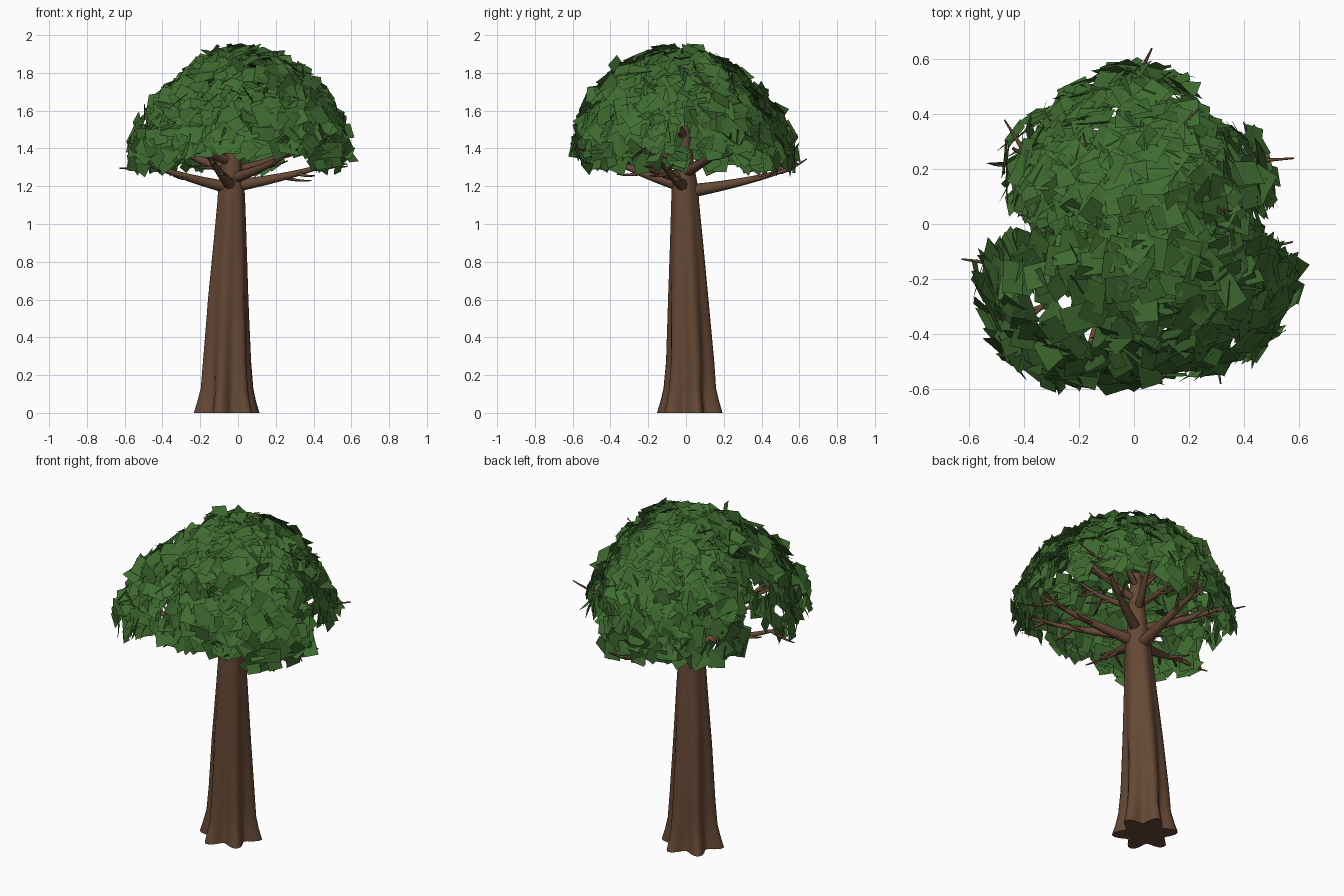
import bpy, bmesh, random
from math import sin, cos, pi, radians, sqrt
from mathutils import Vector

if "Cube" in bpy.data.objects:
    bpy.data.objects.remove(bpy.data.objects["Cube"])

random.seed(7)


def material(name, rgb):
    m = bpy.data.materials.new(name)
    m.diffuse_color = (*rgb, 1)
    m.use_nodes = True
    m.node_tree.nodes["Principled BSDF"].inputs["Base Color"].default_value = m.diffuse_color
    return m


BARK = material("bark", (0.13, 0.065, 0.035))
GREEN = material("leaf_green", (0.05, 0.15, 0.03))


def mesh_object(name, bm, mat):
    me = bpy.data.meshes.new(name)
    bm.to_mesh(me)
    bm.free()
    me.materials.append(mat)
    ob = bpy.data.objects.new(name, me)
    bpy.context.collection.objects.link(ob)
    return ob


# Trunk: lofted rings with six root flutes fading upward
# (z, centre x, centre y, radius, flute depth)
RINGS = [(0, -.06, .02, .145, .24), (.06, -.06, .02, .132, .22), (.13, -.058, .02, .122, .18),
         (.27, -.058, .022, .117, .13), (.6, -.052, .012, .103, .07), (.9, -.042, .003, .086, .04),
         (1.1, -.036, -.004, .074, .03), (1.2, -.035, -.006, .068, .03), (1.3, -.035, -.01, .055, 0),
         (1.42, -.032, -.015, .045, 0), (1.52, -.03, -.015, .038, 0), (1.62, -.025, -.01, .03, 0)]
SIDES = 48
bm = bmesh.new()
loops = []
for z, cx, cy, r, d in RINGS:
    ring = []
    for i in range(SIDES):
        a = 2 * pi * i / SIDES
        rr = r * (1 + d * cos(6 * (a + pi / 4)))
        ring.append(bm.verts.new((cx + rr * cos(a), cy + rr * sin(a), z)))
    loops.append(ring)
for lo, hi in zip(loops, loops[1:]):
    for i in range(SIDES):
        j = (i + 1) % SIDES
        bm.faces.new((lo[i], lo[j], hi[j], hi[i])).smooth = True
bm.faces.new(loops[0][::-1])
bm.faces.new(loops[-1])
mesh_object("trunk", bm, BARK)

# Limbs and twigs: tapered tubes
limbs = bpy.data.curves.new("limbs", "CURVE")
limbs.dimensions = "3D"
limbs.bevel_depth = 1
limbs.bevel_resolution = 2
limbs.use_fill_caps = True
limbs.materials.append(BARK)


def tube(p0, p1, p2, r0, r1, n=8):
    """Quadratic curve p0-p1-p2 with tapering radius; returns its points."""
    s = limbs.splines.new("POLY")
    s.points.add(n - 1)
    pts = []
    for i in range(n):
        t = i / (n - 1)
        p = p0 * (1 - t) ** 2 + p1 * 2 * t * (1 - t) + p2 * t * t
        s.points[i].co = (*p, 1)
        s.points[i].radius = r0 + (r1 - r0) * t ** 0.8
        pts.append(p)
    s.use_smooth = True
    return pts


# (azimuth, start z, reach, end z, start radius)
LIMBS = [(198, 1.19, .56, 1.34, .036), (345, 1.2, .56, 1.34, .036), (90, 1.17, .58, 1.3, .04),
         (250, 1.2, .54, 1.4, .036), (305, 1.24, .58, 1.42, .034), (30, 1.27, .52, 1.48, .034),
         (148, 1.28, .52, 1.46, .034), (222, 1.33, .52, 1.5, .03), (70, 1.4, .36, 1.68, .026),
         (185, 1.44, .3, 1.7, .024), (280, 1.42, .38, 1.7, .026), (340, 1.46, .34, 1.72, .024),
         (130, 1.52, .26, 1.78, .02), (20, 1.54, .22, 1.8, .02)]
for az, z0, reach, z1, r in LIMBS:
    a = radians(az)
    d = Vector((cos(a), sin(a), 0))
    start = Vector((-.034, -.01, z0))
    end = d * reach + Vector((0, 0, z1))
    pts = tube(start, d * reach * .55 + Vector((0, 0, z0 + (z1 - z0) * .35)), end, r, .006)
    for k, turn in ((3, 32), (4, -34), (5, 28), (6, -26)):
        b = a + radians(turn)
        e = Vector((cos(b), sin(b), random.uniform(-.15, .55))) * random.uniform(.13, .2)
        tube(pts[k], pts[k] + e * .5 + Vector((0, 0, -.015)), pts[k] + e, r * .35, .003, 5)
bpy.context.collection.objects.link(bpy.data.objects.new("limbs", limbs))

# Foliage: flat leaf cards scattered over a lobed dome
OUTLINE = [.46, .57, .61, .54, .54, .62, .64, .62, .57, .59, .6, .53,
           .36, .65, .68, .73, .70, .65, .62, .62, .66, .70, .69, .66]  # every 15 degrees


def reach_at(deg):
    i, f = divmod(deg / 15, 1)
    i = int(i) % 24
    return OUTLINE[i] * (1 - f) + OUTLINE[(i + 1) % 24] * f


def lower_limit(deg):
    """Lowest foliage height; the crown opens at the sides and over the front."""
    if deg < 10 or deg > 356 or 172 < deg < 188:
        return 1.56
    if 10 <= deg < 65 or 235 < deg < 310:
        return 1.39
    return 1.3


bm = bmesh.new()
count = 0
while count < 1250:
    deg = random.uniform(0, 360)
    c = random.uniform(-.03, 1)
    z = 1.33 + .61 * c
    if z < lower_limit(deg):
        continue
    a = radians(deg)
    s = sqrt(max(0, 1 - c * c))
    depth = 1 - abs(random.gauss(0, .07))
    rad = (reach_at(deg) - .045) * s ** 1.15 * depth
    pos = Vector((rad * cos(a) + .03 * c, rad * sin(a) - .05 * c, 1.33 + (z - 1.33) * depth))
    jitter = Vector([random.gauss(0, .3) for _ in range(3)])
    n = (Vector((s * cos(a), s * sin(a), c * .9 + .1)) + jitter).normalized()
    u = n.cross(Vector([random.gauss(0, 1) for _ in range(3)])).normalized()
    v = n.cross(u)
    w, h = random.uniform(.035, .05), random.uniform(.045, .065)
    vs = []
    for x, y in ((-w, -h), (w, -h), (w, h), (-w, h)):
        p = pos + u * x + v * y
        p.z = min(p.z, 2.0)
        vs.append(bm.verts.new(p))
    bm.faces.new(vs)
    count += 1
mesh_object("foliage", bm, GREEN)
